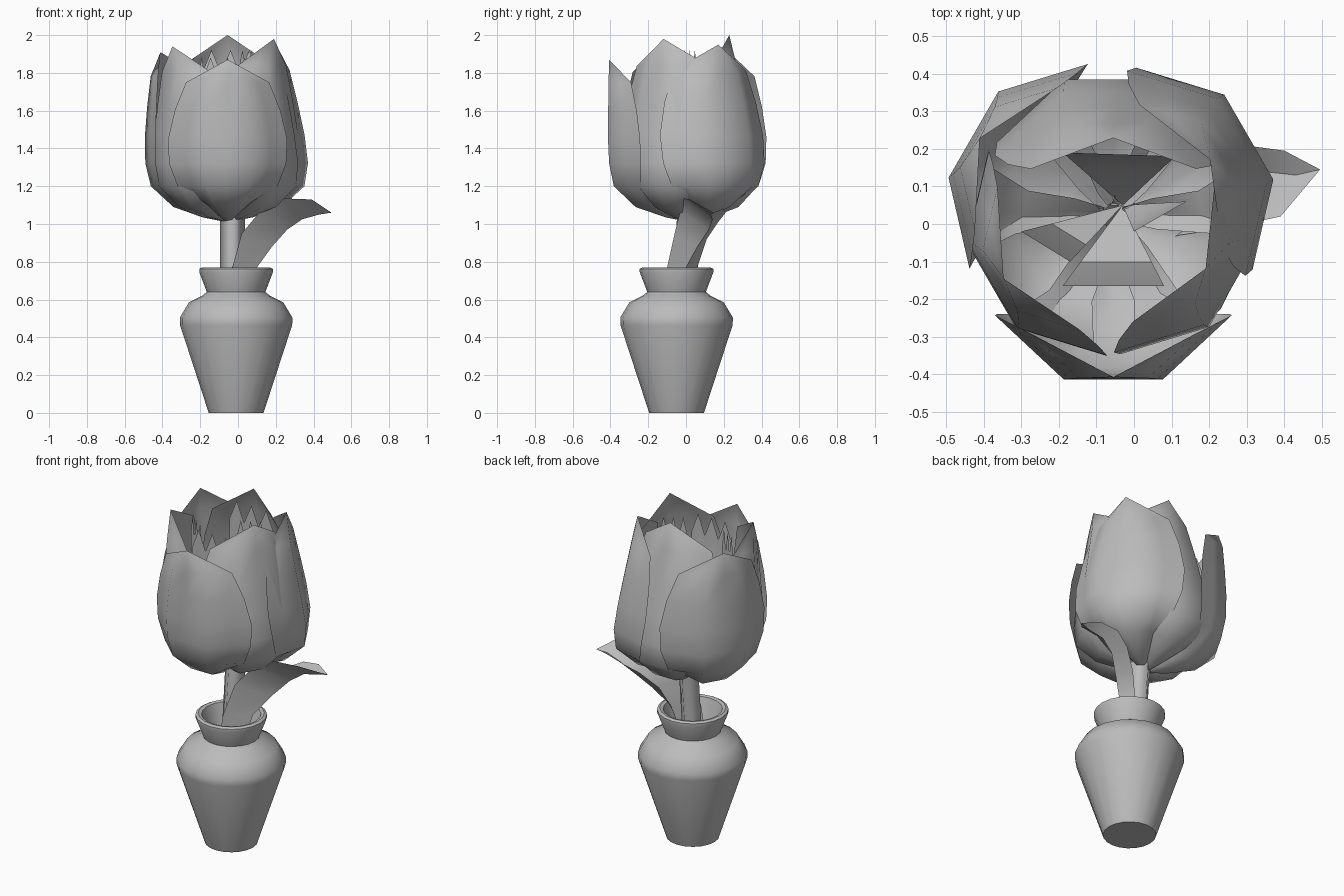
import bpy, bmesh, math
from mathutils import Vector

if "Cube" in bpy.data.objects:
    bpy.data.objects.remove(bpy.data.objects["Cube"])

grey = bpy.data.materials.new("light_grey")
grey.diffuse_color = (0.5, 0.5, 0.5, 1)
grey.use_nodes = True
grey.node_tree.nodes["Principled BSDF"].inputs["Base Color"].default_value = grey.diffuse_color


def build(name, rows, closed=False, angle=40):
    """Skin a list of equally long point rows into one smooth surface."""
    bm = bmesh.new()
    grid = [[bm.verts.new(p) for p in row] for row in rows]
    n = len(rows[0])
    for a, b in zip(grid, grid[1:]):
        for i in range(n if closed else n - 1):
            j = (i + 1) % n
            bm.faces.new((a[i], a[j], b[j], b[i]))
    bmesh.ops.remove_doubles(bm, verts=bm.verts, dist=0.0005)
    mesh = bpy.data.meshes.new(name)
    bm.to_mesh(mesh)
    bm.free()
    mesh.materials.append(grey)
    ob = bpy.data.objects.new(name, mesh)
    bpy.context.collection.objects.link(ob)
    bpy.ops.object.select_all(action='DESELECT')
    ob.select_set(True)
    bpy.context.view_layer.objects.active = ob
    bpy.ops.object.shade_smooth_by_angle(angle=math.radians(angle))
    return ob


def ring(x, y, z, r, sides):
    return [(x + r * math.cos(2 * math.pi * i / sides),
             y + r * math.sin(2 * math.pi * i / sides), z) for i in range(sides)]


# Vase: closed base, shoulder, neck, rolled rim and hollow inside
vase_profile = [(0, 0), (0.145, 0), (0.297, 0.465), (0.298, 0.505), (0.25, 0.585),
                (0.18, 0.62), (0.155, 0.64), (0.195, 0.745), (0.195, 0.762),
                (0.18, 0.77), (0.162, 0.765), (0.125, 0.64), (0.23, 0.55),
                (0.26, 0.48), (0.12, 0.05), (0, 0.05)]
build("vase", [ring(-0.01, -0.05, z, r, 20) for r, z in vase_profile], closed=True)

# Stem: four-sided, leaning slightly towards the flower
build("stem", [ring(-0.03, y, z, 0.066, 4) for y, z in
               ((-0.03, 0.06), (-0.01, 0.7), (0.02, 1.05))], closed=True, angle=100)

# Leaf: folded channel arching to the right (front edge, fold, back edge)
leaf = [[(-0.07, -0.11, 0.5), (0.03, -0.05, 0.5), (-0.02, 0.02, 0.5)],
        [(-0.03, -0.10, 0.77), (0.10, 0.00, 0.77), (0.04, 0.06, 0.77)],
        [(0.02, -0.06, 0.95), (0.18, 0.06, 0.88), (0.10, 0.11, 0.92)],
        [(0.12, -0.03, 1.07), (0.26, 0.12, 0.97), (0.19, 0.17, 1.01)],
        [(0.25, -0.01, 1.135), (0.34, 0.14, 1.025), (0.29, 0.21, 1.06)],
        [(0.39, 0.02, 1.13), (0.43, 0.13, 1.05), (0.40, 0.195, 1.08)],
        [(0.495, 0.145, 1.06)] * 3]
build("leaf", leaf)

# Petals: cupped grid, (height, reach, half width) from base to tip
CENTRE = Vector((-0.055, 0.023, 0))
petal_rows = [(1.015, 0.03, 0.03), (1.035, 0.13, 0.09), (1.09, 0.29, 0.17),
              (1.20, 0.405, 0.265), (1.32, 0.43, 0.31), (1.45, 0.436, 0.315),
              (1.60, 0.435, 0.28), (1.75, 0.433, 0.22), (1.87, 0.43, 0.0)]


def petal(name, degrees, reach, lean, top):
    a = math.radians(degrees)
    out = Vector((math.cos(a), math.sin(a), 0))
    side = Vector((-math.sin(a), math.cos(a), 0))
    rows = []
    for z, r, w in petal_rows:
        height = z if z < 1.3 else 1.3 + (z - 1.3) * (top - 1.3) / 0.57
        r = r * reach + lean * max(0, height - 1.25)
        row = []
        for t in (-1, -0.72, -0.42, 0, 0.42, 0.72, 1):
            curl = max(0, abs(t) - 0.42) / 0.58
            lift = 0.05 * curl if z < 1.2 else 0
            row.append(CENTRE + out * (r - 0.54 * w * curl) + side * (w * t)
                       + Vector((0, 0, height + lift)))
        rows.append(row)
    build(name, rows, angle=60)


petal("outer_petal_front", -90, 1.0, 0.0, 1.87)
petal("outer_petal_right", 30, 1.0, -0.19, 1.95)
petal("outer_petal_left", 150, 1.0, -0.03, 1.91)
petal("inner_petal_back", 90, 0.88, -0.23, 2.0)
petal("inner_petal_right", -30, 0.88, -0.13, 1.98)
petal("inner_petal_left", 210, 0.88, -0.06, 1.94)

# Stamens: upright sheets with jagged tops, growing from the flower base
BASE = Vector((-0.03, 0.05, 1.04))
for name, p, q, top in (("front", (-0.19, -0.165), (0.08, -0.165), 1.88),
                        ("left", (-0.30, -0.02), (-0.17, -0.10), 1.88),
                        ("right", (0.0, -0.02), (0.14, 0.06), 1.92),
                        ("back", (-0.19, 0.19), (0.11, 0.18), 1.92)):
    p, q = Vector((*p, 0)), Vector((*q, 0))
    rows = [[BASE] * 7]
    for z, grow in ((1.15, 0.7), (1.55, 1.0), (top, 1.0)):
        row = []
        for i in range(7):
            v = p.lerp(q, i / 6)
            v = Vector((BASE.x, BASE.y, 0)).lerp(v, grow)
            v.z = z - (0.12 if z == top and i % 2 == 0 else 0)
            row.append(v)
        rows.append(row)
    build("stamens_" + name, rows)
